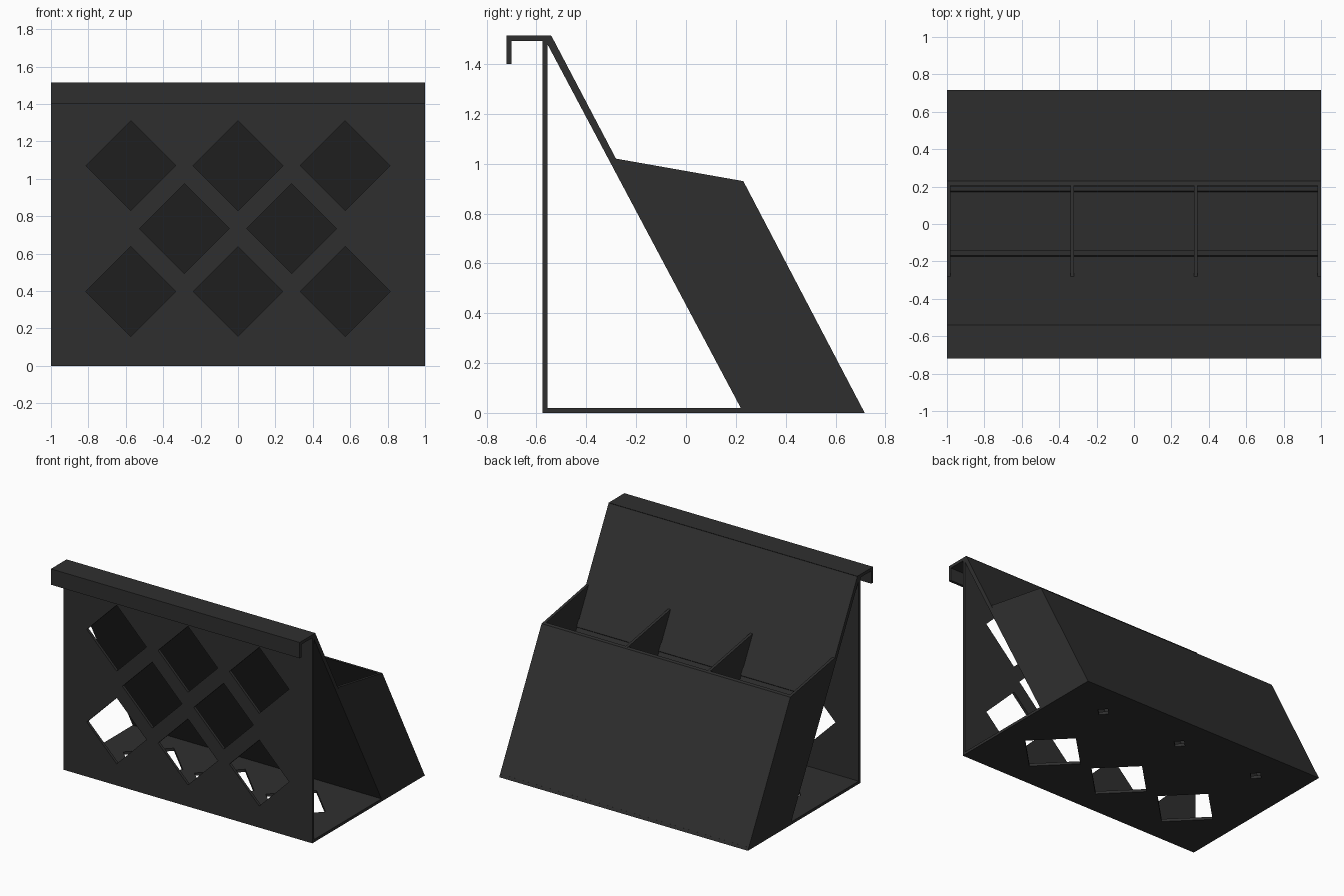
import bpy, bmesh
from mathutils import Vector

old = bpy.data.objects.get("Cube")
if old:
    bpy.data.objects.remove(old, do_unlink=True)

mat = bpy.data.materials.new("charcoal_plastic")
mat.use_nodes = True
COLOR = (0.028, 0.028, 0.028, 1)
mat.diffuse_color = COLOR
mat.node_tree.nodes["Principled BSDF"].inputs["Base Color"].default_value = COLOR

T = 0.02  # sheet thickness


def prism(name, points, depth):
    """Solid made by sweeping a closed outline along a vector."""
    bm = bmesh.new()
    face = bm.faces.new([bm.verts.new(p) for p in points])
    grown = bmesh.ops.extrude_face_region(bm, geom=[face])["geom"]
    moved = [v for v in grown if isinstance(v, bmesh.types.BMVert)]
    bmesh.ops.translate(bm, verts=moved, vec=Vector(depth))
    bmesh.ops.recalc_face_normals(bm, faces=bm.faces)
    mesh = bpy.data.meshes.new(name)
    bm.to_mesh(mesh)
    bm.free()
    mesh.materials.append(mat)
    obj = bpy.data.objects.new(name, mesh)
    bpy.context.collection.objects.link(obj)
    return obj


def section(name, outline, x0=-1.0, x1=1.0):
    """Side outline (y, z) swept from x0 to x1."""
    return prism(name, [(x0, y, z) for y, z in outline], (x1 - x0, 0, 0))


def box(name, y0, y1, z0, z1):
    return section(name, [(y0, z0), (y1, z0), (y1, z1), (y0, z1)])


def diamond(center, r, horizontal):
    """Diamond cutter, through the floor or through the front."""
    x, a = center
    pts = [(x + r, a), (x, a + r), (x - r, a), (x, a - r)]
    if horizontal:
        return prism("cutter", [(u, v, -0.1) for u, v in pts], (0, 0, 0.2))
    return prism("cutter", [(u, -0.65, v) for u, v in pts], (0, 0.2, 0))


def cut(obj, cutters):
    for c in cutters:
        mod = obj.modifiers.new("hole", "BOOLEAN")
        mod.operation = "DIFFERENCE"
        mod.solver = "EXACT"
        mod.object = c
        bpy.context.view_layer.objects.active = obj
        bpy.ops.object.modifier_apply(modifier=mod.name)
        bpy.data.objects.remove(c, do_unlink=True)


# Front plate with a lattice of diamond holes
front = box("front_plate", -0.575, -0.555, 0, 1.5)
centers = [(x, z) for z in (0.397, 1.07) for x in (-0.573, 0, 0.573)]
centers += [(x, 0.733) for x in (-0.287, 0.287)]
cut(front, [diamond(c, 0.24, False) for c in centers])

# Floor with large diamonds and small drain holes under each compartment
floor = section("floor_plate", [(-0.575, 0), (0.717, 0), (0.707, T), (-0.575, T)])
holes = [diamond((x, -0.157), 0.24, True) for x in (-0.573, 0, 0.573)]
holes += [diamond((x, 0.47), 0.047, True) for x in (-0.66, 0, 0.66)]
cut(floor, holes)

# Hook along the top edge
section("hanging_hook", [(-0.72, 1.4), (-0.7, 1.4), (-0.7, 1.493), (-0.555, 1.493),
                         (-0.54, 1.515), (-0.72, 1.515)])

# Sloping panel behind the front plate
section("sloping_panel", [(-0.567, 1.5), (-0.54, 1.513), (0.25, 0.01), (0.225, 0.01)])

# Outer wall of the bin
section("bin_outer_wall", [(0.23, 0.93), (0.717, 0), (0.694, 0), (0.205, 0.934)])

# Bin sides and dividers share one outline
side = [(-0.28, 1.02), (0.23, 0.93), (0.717, 0), (0.23, 0)]
for name, x in (("right_side", -0.99), ("right_divider", -0.33),
                ("left_divider", 0.33), ("left_side", 0.99)):
    section("bin_" + name, side, x - T / 2, x + T / 2)

# Low ribs across the sloping panel inside the bin
for name, y in (("upper_rib", -0.168), ("lower_rib", 0.176)):
    z = 1.02 - 1.9 * (y + 0.28)
    section(name, [(y - 0.01, z), (y, z + 0.012), (y + 0.026, z - 0.037),
                   (y + 0.014, z - 0.05)], -0.98, 0.98)
